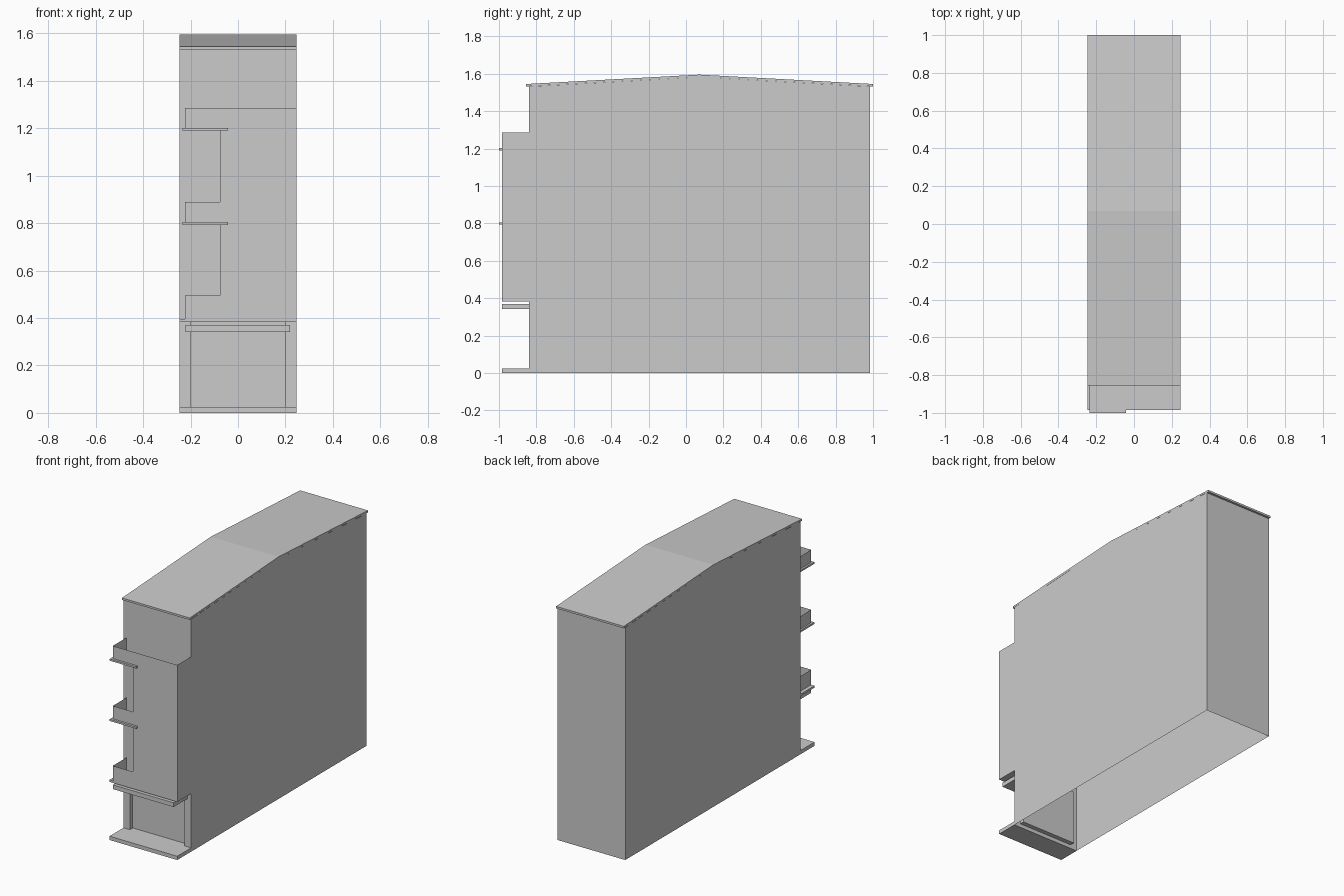
import bpy, bmesh

if "Cube" in bpy.data.objects:
    bpy.data.objects.remove(bpy.data.objects["Cube"])

W = 0.247                              # half width of house
FRONT, BACK, BAY = -0.84, 0.985, -0.985
OPEN, SILL, HEAD = 0.2, 0.025, 0.385   # ground floor recess


def mesh_object(name, faces):
    """Build one object from a list of polygons (each a list of points)."""
    bm = bmesh.new()
    for f in faces:
        bm.faces.new([bm.verts.new(p) for p in f])
    bmesh.ops.remove_doubles(bm, verts=bm.verts, dist=1e-5)
    bmesh.ops.recalc_face_normals(bm, faces=bm.faces)
    me = bpy.data.meshes.new(name)
    bm.to_mesh(me)
    bm.free()
    ob = bpy.data.objects.new(name, me)
    bpy.context.collection.objects.link(ob)
    return ob


def prism(name, profile, x0, x1):
    """Closed solid: y-z profile extruded along x."""
    a = [(x0, y, z) for y, z in profile]
    b = [(x1, y, z) for y, z in profile]
    n = len(profile)
    sides = [[a[i], a[(i + 1) % n], b[(i + 1) % n], b[i]] for i in range(n)]
    return mesh_object(name, [a, b] + sides)


def box(name, x0, x1, y0, y1, z0, z1):
    return prism(name, [(y0, z0), (y1, z0), (y1, z1), (y0, z1)], x0, x1)


def wall_y(y, x0, x1, z0, z1):
    return [(x0, y, z0), (x1, y, z0), (x1, y, z1), (x0, y, z1)]


def wall_x(x, y0, y1, z0, z1):
    return [(x, y0, z0), (x, y1, z0), (x, y1, z1), (x, y0, z1)]


# House shell: open underneath, with the ground floor recess in the front
EAVE = 1.532
gable = [(FRONT, 0), (BACK, 0), (BACK, EAVE), (0.07, 1.582), (FRONT, EAVE)]
shell = [[(s * W, y, z) for y, z in gable] for s in (-1, 1)]
shell += [wall_y(BACK, -W, W, 0, EAVE),
          wall_y(FRONT, -W, W, HEAD, EAVE),
          wall_y(FRONT, -OPEN, OPEN, 0, SILL),
          wall_y(FRONT, -W, -OPEN, 0, HEAD),
          wall_y(FRONT, OPEN, W, 0, HEAD)]
mesh_object("house_walls", shell)

# Recessed shopfront: back panel, jambs, sill and head
R = FRONT + 0.03
recess = [wall_y(R, -OPEN, OPEN, SILL, HEAD)]
recess += [wall_x(s * OPEN, FRONT, R, SILL, HEAD) for s in (-1, 1)]
recess += [[(-OPEN, FRONT, z), (OPEN, FRONT, z), (OPEN, R, z), (-OPEN, R, z)]
           for z in (SILL, HEAD)]
mesh_object("front_recess", recess)

# Shallow pitched roof with small overhangs
prism("roof", [(-0.855, 1.532), (-0.855, 1.545), (0.07, 1.595), (1.0, 1.545),
               (1.0, 1.532), (0.07, 1.582)], -W, W)

# Front step, canopy and the slab under the bay
box("front_step", -W, W, BAY, FRONT, 0, SILL)
box("canopy", -0.222, 0.22, BAY, FRONT, 0.342, 0.37)
box("bay_base_slab", -W, W, BAY, FRONT, 0.383, 0.396)

# Projecting bay, topped by a roof terrace
box("bay", -0.075, W, BAY, FRONT, 0.396, 1.2)
mesh_object("terrace_parapet", [wall_y(BAY, -0.075, W, 1.2, 1.285),
                                wall_x(W, BAY, FRONT, 1.2, 1.285)])

# Balcony floors with a projecting lip
for i, z in enumerate((0.793, 1.19)):
    box(f"balcony_floor_{i + 1}", -0.235, -0.042, -1.0, FRONT, z, z + 0.012)

# Balcony parapets: thin front and side panels
for i, (z0, z1) in enumerate(((0.396, 0.495), (0.803, 0.89), (1.2, 1.285))):
    mesh_object(f"balcony_parapet_{i + 1}", [
        wall_y(BAY, -0.223, -0.075, z0, z1),
        wall_x(-0.223, BAY, FRONT, z0, z1)])
